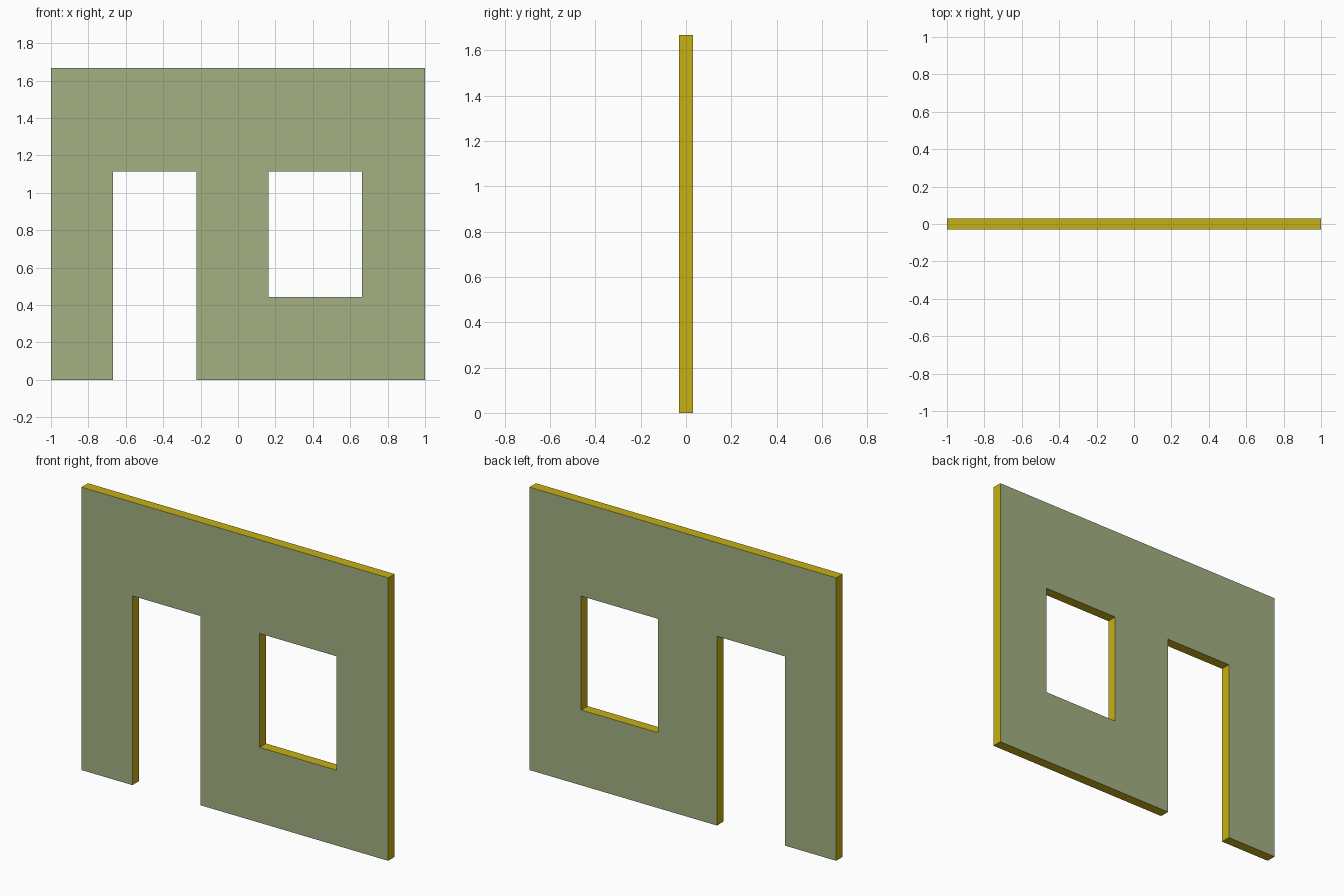
import bpy

if "Cube" in bpy.data.objects:
    bpy.data.objects.remove(bpy.data.objects["Cube"])

THICK = 0.06


def box(name, x0, x1, z0, z1, depth):
    bpy.ops.mesh.primitive_cube_add(size=1, location=((x0 + x1) / 2, 0, (z0 + z1) / 2))
    ob = bpy.context.object
    ob.name = name
    ob.scale = (x1 - x0, depth, z1 - z0)
    bpy.ops.object.transform_apply(location=True, rotation=False, scale=True)
    return ob


def material(name, colour):
    mat = bpy.data.materials.new(name)
    mat.diffuse_color = colour
    mat.use_nodes = True
    mat.node_tree.nodes["Principled BSDF"].inputs["Base Color"].default_value = mat.diffuse_color
    return mat


def cut_opening(target, name, x0, x1, z0, z1):
    cutter = box(name, x0, x1, z0, z1, THICK * 4)
    cutter.hide_render = True
    mod = target.modifiers.new(name, 'BOOLEAN')
    mod.operation = 'DIFFERENCE'
    mod.solver = 'EXACT'
    mod.object = cutter
    bpy.context.view_layer.objects.active = target
    bpy.ops.object.modifier_apply(modifier=name)
    bpy.data.objects.remove(cutter)


# Wall panel
wall = box("wall", -1, 1, 0, 1.667, THICK)

# Doorway (open at the floor) and window
cut_opening(wall, "doorway", -0.667, -0.223, -0.2, 1.115)
cut_opening(wall, "window", 0.162, 0.662, 0.444, 1.115)

# Green front and back, yellow edges and reveals
wall.data.materials.clear()
wall.data.materials.append(material("wall_face", (0.367, 0.440, 0.223, 1)))
wall.data.materials.append(material("wall_edge", (0.558, 0.434, 0.007, 1)))
for face in wall.data.polygons:
    face.material_index = 0 if abs(face.normal.y) > 0.5 else 1
